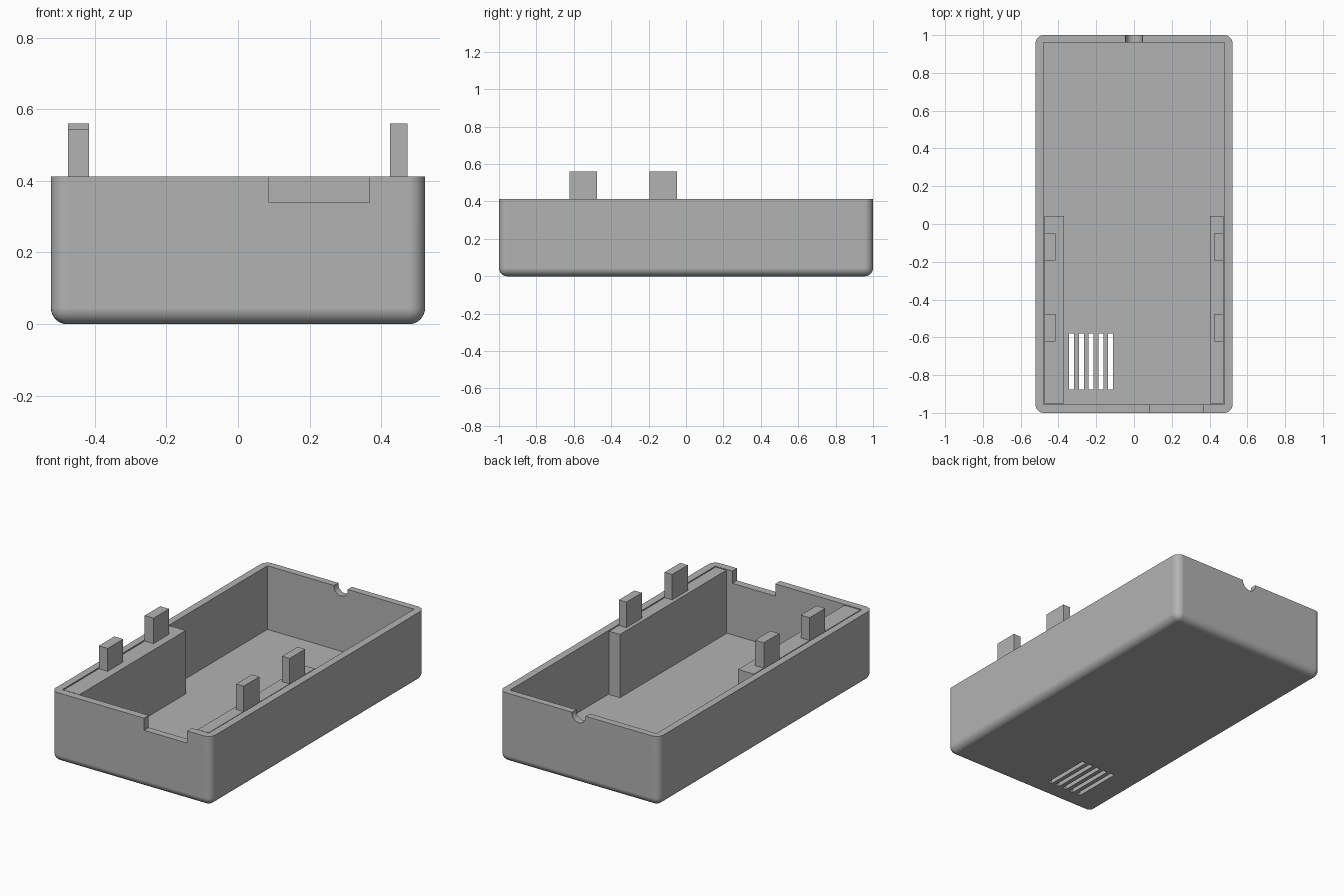
import bpy
import bmesh
from math import radians
from mathutils import Matrix, Vector

default = bpy.data.objects.get("Cube")
if default:
    bpy.data.objects.remove(default, do_unlink=True)

grey = bpy.data.materials.new("plain grey")
grey.use_nodes = True
colour = (0.45, 0.45, 0.45, 1)
grey.diffuse_color = colour
grey.node_tree.nodes["Principled BSDF"].inputs["Base Color"].default_value = colour

HALF_X, RIM, FLOOR = 0.522, 0.412, 0.036


def finish(name, bm):
    mesh = bpy.data.meshes.new(name)
    bm.to_mesh(mesh)
    bm.free()
    mesh.materials.append(grey)
    obj = bpy.data.objects.new(name, mesh)
    bpy.context.collection.objects.link(obj)
    return obj


def box(name, x, y, z, radius=0):
    """Box from ranges; a radius rounds every edge except the top rim."""
    bm = bmesh.new()
    bmesh.ops.create_cube(bm, size=1)
    for v in bm.verts:
        v.co = Vector(r[0] if c < 0 else r[1] for c, r in zip(v.co, (x, y, z)))
    if radius:
        edges = [e for e in bm.edges if min(v.co.z for v in e.verts) < z[1] - radius]
        bmesh.ops.bevel(bm, geom=edges, offset=radius, segments=8,
                        profile=0.5, affect='EDGES')
    return finish(name, bm)


def cut(target, cutter):
    cutter.hide_render = True
    mod = target.modifiers.new("cut", 'BOOLEAN')
    mod.operation, mod.solver, mod.object = 'DIFFERENCE', 'EXACT', cutter
    bpy.context.view_layer.objects.active = target
    bpy.ops.object.modifier_apply(modifier=mod.name)
    bpy.data.objects.remove(cutter, do_unlink=True)


# Rounded tray, hollowed from above
tray = box("case_tray", (-HALF_X, HALF_X), (-1, 1), (0, RIM), 0.045)
cut(tray, box("cavity", (-0.48, 0.478), (-0.956, 0.96), (FLOOR, 1)))

# Front port opening
cut(tray, box("port_opening", (0.086, 0.367), (-1.1, -0.9), (0.34, 1)))

# Round cable notch in the back rim
bm = bmesh.new()
bmesh.ops.create_cone(bm, cap_ends=True, segments=32, radius1=0.045, radius2=0.045,
                      depth=0.2, matrix=Matrix.Translation((0, 1, RIM - 0.005))
                      @ Matrix.Rotation(radians(90), 4, 'X'))
cut(tray, finish("cable_notch", bm))

# Vent slots through the floor
for i in range(5):
    x = -0.33 + i * 0.0515
    cut(tray, box("vent_slot", (x - 0.013, x + 0.013), (-0.877, -0.58), (-0.1, 0.2)))

# Smooth rounded edges, flat walls
bpy.ops.object.select_all(action='DESELECT')
tray.select_set(True)
bpy.context.view_layer.objects.active = tray
bpy.ops.object.shade_smooth_by_angle(angle=radians(30))
weighted = tray.modifiers.new("weighted normals", 'WEIGHTED_NORMAL')
weighted.keep_sharp = True

# Side rails, each carrying two upright tabs: rail x, tab x, front tab top
sides = {
    "right": ((-0.474, -0.37), (-0.474, -0.416), 0.545),
    "left": ((0.402, 0.473), (0.424, 0.473), 0.56),
}
for side, (rail_x, tab_x, front_top) in sides.items():
    box(side + "_rail", rail_x, (-0.95, 0.042), (FLOOR, RIM - 0.002))
    for place, y, top in (("front", -0.622, front_top), ("back", -0.194, 0.56)):
        box(f"{side}_{place}_tab", tab_x, (y, y + 0.145), (RIM - 0.002, top))
